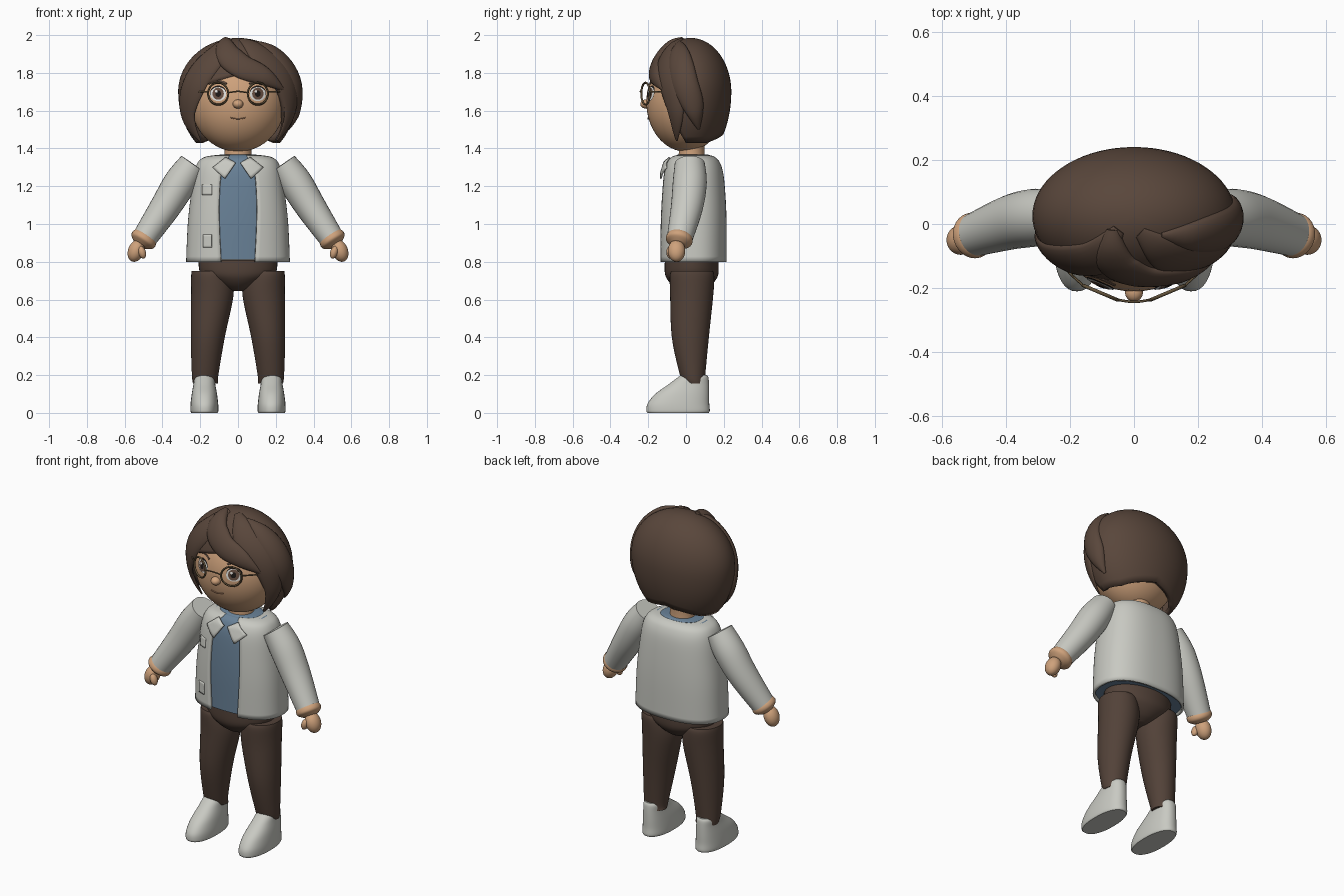
import bpy, bmesh
from math import sin, cos, pi, acos, sqrt, radians, copysign
from mathutils import Vector as V

if "Cube" in bpy.data.objects:
    bpy.data.objects.remove(bpy.data.objects["Cube"])


def material(name, *rgb):
    m = bpy.data.materials.new(name)
    m.use_nodes = True
    m.diffuse_color = (*rgb, 1)
    m.node_tree.nodes["Principled BSDF"].inputs["Base Color"].default_value = (*rgb, 1)
    return m


BROWN = material("dark brown", .10, .062, .044)
PANTS = material("trouser brown", .085, .054, .04)
SKIN = material("skin", .62, .36, .2)
CLOTH = material("pale grey", .58, .585, .54)
BLUE = material("dusty blue", .14, .22, .31)
BRONZE = material("bronze", .13, .09, .045)
WHITE = material("eye white", .75, .75, .72)
IRIS = material("iris brown", .14, .08, .055)
BLACK = material("near black", .012, .009, .008)
LIP = material("lip", .45, .23, .13)


def finish(ob, mat, thick=0, angle=45):
    ob.data.materials.append(mat)
    bpy.ops.object.select_all(action='DESELECT')
    ob.select_set(True)
    bpy.context.view_layer.objects.active = ob
    bpy.ops.object.shade_smooth_by_angle(angle=radians(angle))
    if thick:
        s = ob.modifiers.new("thickness", 'SOLIDIFY')
        s.thickness, s.offset = thick, -1
    return ob


def grid(name, rows, mat, closed=True, caps=True, thick=0):
    """Skin a list of point rows."""
    bm = bmesh.new()
    vs = [[bm.verts.new(p) for p in row] for row in rows]
    n = len(rows[0])
    for a, b in zip(vs, vs[1:]):
        for j in range(n if closed else n - 1):
            k = (j + 1) % n
            bm.faces.new((a[j], a[k], b[k], b[j]))
    if caps:
        bm.faces.new(vs[0][::-1])
        bm.faces.new(vs[-1])
    bmesh.ops.remove_doubles(bm, verts=bm.verts, dist=1e-5)
    if caps:
        bmesh.ops.recalc_face_normals(bm, faces=bm.faces)
    me = bpy.data.meshes.new(name)
    bm.to_mesh(me)
    bm.free()
    ob = bpy.data.objects.new(name, me)
    bpy.context.collection.objects.link(ob)
    return finish(ob, mat, thick)


def smooth(pts, n=5):
    """Catmull-Rom interpolation of tuples."""
    out = []
    for i in range(len(pts) - 1):
        a, b, c, d = pts[max(i - 1, 0)], pts[i], pts[i + 1], pts[min(i + 2, len(pts) - 1)]
        for s in range(n):
            t = s / n
            out.append(tuple(.5 * (2*q + (r-p)*t + (2*p-5*q+4*r-u)*t*t + (3*q-p-3*r+u)*t**3)
                             for p, q, r, u in zip(a, b, c, d)))
    return out + [tuple(pts[-1])]


def oval(t, rx, ry, e=2):
    s, c = sin(t), cos(t)
    return copysign(abs(s) ** (2 / e), s) * rx, -copysign(abs(c) ** (2 / e), c) * ry


def loft(name, rings, mat, e=2, n=40):
    """Stack horizontal ovals (z, cx, cy, rx, ry)."""
    rows = []
    for z, cx, cy, rx, ry in smooth(rings):
        pts = [oval(2 * pi * j / n, rx, ry, e) for j in range(n)]
        rows.append([(cx + x, cy + y, z) for x, y in pts])
    return grid(name, rows, mat)


def frames(path):
    for i, p in enumerate(path):
        a, b = path[max(i - 1, 0)], path[min(i + 1, len(path) - 1)]
        yield p, (V(b[:3]) - V(a[:3])).normalized()


def sweep(name, pts, mat, n=20, steps=5):
    """Tube through (x, y, z, radius across, radius front-back)."""
    rows = []
    for p, t in frames(smooth(pts, steps)):
        ref = V((0, 1, 0)) if abs(t.y) < .8 else V((0, 0, 1))
        a = t.cross(ref).normalized()
        b = a.cross(t)
        rows.append([V(p[:3]) + a*p[3]*cos(2*pi*j/n) + b*p[4]*sin(2*pi*j/n) for j in range(n)])
    return grid(name, rows, mat)


def ball(name, loc, scale, mat, rot=(0, 0, 0)):
    bpy.ops.mesh.primitive_uv_sphere_add(segments=48, ring_count=32, location=loc, rotation=rot)
    ob = bpy.context.object
    ob.name, ob.scale = name, scale
    return finish(ob, mat)


# Head and neck
FC, FR = V((0, 0, 1.645)), V((.25, .21, .262))
ball("head", FC, FR, SKIN)
ball("nose", (0, -.212, 1.635), (.028, .03, .024), SKIN)
loft("neck", [(1.3, 0, .03, .08, .075), (1.38, 0, .03, .072, .068), (1.46, 0, .03, .075, .07)], SKIN)


def face(x, z, off):
    return (x, -FR.y * sqrt(max(0, 1 - (x/FR.x)**2 - ((z-FC.z)/FR.z)**2)) - off, z)


def decal(name, cx, cz, rx, rz, off, mat, n=28):
    grid(name, [[face(cx + rx*r*cos(2*pi*j/n), cz + rz*r*sin(2*pi*j/n), off) for j in range(n)]
                for r in (1, .7, .4, 0)], mat, caps=False)


def stroke(name, pts, r, mat):
    sweep(name, [(*face(x, z, .002), r, .004) for x, z in pts], mat, 8)


stroke("mouth", [(-.04, 1.563), (0, 1.556), (.04, 1.563)], .0025, LIP)

# Hair cap with a rim that rises over the face
HC = V((0, .025, 1.7))


def hair_r(z):
    return V((.317, .215, .285 if z > HC.z else .38))


RIM = [(0, 1.79), (40, 1.73), (58, 1.56), (80, 1.43), (125, 1.43), (180, 1.48)]


def rim(t):
    d = abs((t * 180 / pi + 180) % 360 - 180)
    for (a, za), (b, zb) in zip(RIM, RIM[1:]):
        if d <= b + .001:
            f = (d - a) / (b - a)
            return za + (zb - za) * f


cap_rows = []
for i in range(21):
    row = []
    for j in range(72):
        t = 2 * pi * j / 72
        z = rim(t)
        ph = acos((z - HC.z) / hair_r(z).z) * (1 - i / 20)
        r = hair_r(HC.z + cos(ph))
        x, y = oval(t, r.x * sin(ph), r.y * sin(ph))
        row.append(HC + V((x, y, r.z * cos(ph))))
    cap_rows.append(row)
grid("hair_cap", cap_rows, BROWN, caps=False, thick=.03)


def lock(name, pts, k, n=20):
    """Leaf-shaped strand hugging the cap, points (x, y, z, half width)."""
    rows = []
    for p, t in frames(smooth(pts, 7)):
        p, w = V(p[:3]), p[3]
        b = t.cross(p - HC).normalized()
        row = []
        for j in range(n):
            a = 2 * pi * j / n
            q = p + b * max(w, .004) * cos(a) - HC
            r = hair_r(HC.z + q.z)
            size = V((q.x / r.x, q.y / r.y, q.z / r.z)).length
            row.append(HC + q / size * (1 + k * max(sin(a), -.4) * min(1, .2 + w / .06)))
        rows.append(row)
    grid(name, rows, BROWN)


lock("right_bang", [(-.05, -.02, 1.99, .02), (-.14, -.13, 1.92, .075), (-.24, -.13, 1.76, .08),
                    (-.28, -.07, 1.58, .06), (-.21, -.06, 1.43, .006)], .06)
lock("left_bang", [(.02, -.03, 1.99, .02), (.14, -.12, 1.91, .08), (.25, -.1, 1.77, .07),
                   (.28, -.06, 1.6, .05), (.21, -.05, 1.44, .006)], .05)
lock("front_bang", [(-.07, -.02, 1.99, .02), (-.06, -.14, 1.92, .075), (.02, -.19, 1.85, .075),
                    (.13, -.17, 1.79, .055), (.24, -.12, 1.71, .006)], .11)
lock("side_lock", [(.09, -.04, 1.98, .01), (.21, -.04, 1.9, .06), (.31, -.01, 1.75, .075),
                   (.32, .04, 1.62, .06), (.28, .07, 1.49, .006)], .08)

# Shirt and open jacket: z, rx, ry, opening half width
JY, JE = .037, 2.4
JACKET = [(.8, .275, .178, .09), (1, .266, .178, .1), (1.15, .25, .172, .1), (1.27, .232, .16, .09),
          (1.33, .21, .14, .07), (1.355, .175, .115, .052), (1.364, .125, .09, .045)]
loft("shirt", [(z + (.012 if z < .9 else .003), 0, JY, rx - .014, ry - .014) for z, rx, ry, w in JACKET[:-1]]
     + [(1.362, 0, JY, .13, .09), (1.368, 0, JY, .09, .08)], BLUE, JE)
rows = []
for z, rx, ry, w in smooth(JACKET):
    a = (w / rx) ** (JE / 2)
    a = acos(sqrt(1 - a * a))
    pts = [oval(a + (2*pi - 2*a) * j / 64, rx, ry, JE) for j in range(65)]
    rows.append([(x, JY + y, z) for x, y in pts])
grid("jacket", rows, CLOTH, closed=False, caps=False, thick=.014)


def jacket_y(x, z):
    for (z0, rx0, ry0, _), (z1, rx1, ry1, _) in zip(JACKET, JACKET[1:]):
        if z <= z1:
            f = (z - z0) / (z1 - z0)
            rx, ry = rx0 + (rx1 - rx0) * f, ry0 + (ry1 - ry0) * f
            return JY - ry * max(0, 1 - abs(x / rx) ** JE) ** (1 / JE)


def patch(name, a, b, c, d, off):
    """Cloth plate on the jacket front; corners run anticlockwise from low left."""
    rows = []
    for i in range(7):
        lo, hi = V(a).lerp(V(d), i / 6), V(b).lerp(V(c), i / 6)
        pts = [lo.lerp(hi, j / 6) for j in range(7)]
        rows.append([(p.x, jacket_y(p.x, p.y) - off, p.y) for p in pts])
    grid(name, rows, CLOTH, closed=False, caps=False, thick=.009)


patch("chest_pocket", (-.19, 1.155), (-.14, 1.155), (-.14, 1.21), (-.19, 1.21), .007)
patch("lower_pocket", (-.185, .875), (-.14, .875), (-.14, .945), (-.185, .945), .005)
patch("left_collar", (.012, 1.325), (.07, 1.24), (.135, 1.3), (.065, 1.355), .016)
patch("right_collar", (-.07, 1.24), (-.012, 1.325), (-.065, 1.355), (-.135, 1.3), .016)

# Hips
loft("hips", [(.645, 0, .03, .04, .05), (.665, 0, .03, .09, .09), (.7, 0, .03, .15, .125),
              (.74, 0, .03, .2, .142), (.81, 0, .03, .21, .142)], PANTS)

# Paired parts
for side, s in (("left", 1), ("right", -1)):
    ex, ez = s * .105, 1.69
    decal(side + "_lash", ex, ez + .003, .043, .04, .002, BLACK)
    decal(side + "_eye_white", ex, ez - .002, .042, .037, .004, WHITE)
    decal(side + "_iris", ex, ez, .03, .032, .006, IRIS)
    decal(side + "_pupil", ex, ez, .015, .017, .008, BLACK)
    decal(side + "_eye_glint", ex - .01, ez + .012, .007, .007, .0095, WHITE)
    stroke(side + "_brow", [(s * .06, 1.742), (s * .105, 1.758), (s * .155, 1.742)], .005, BROWN)

    bpy.ops.mesh.primitive_torus_add(major_radius=.058, minor_radius=.0055, major_segments=40, minor_segments=8,
                                     location=(ex, -.214, ez), rotation=(pi / 2, 0, s * .4))
    bpy.context.object.name = side + "_glasses_rim"
    finish(bpy.context.object, BRONZE)
    sweep(side + "_glasses_arm", [(s * .158, -.192, 1.7, .004, .004), (s * .215, -.135, 1.7, .004, .004),
                                  (s * .255, -.05, 1.7, .004, .004)], BRONZE, 8)

    sweep(side + "_sleeve", [(s * .238, .02, 1.318, .075, .08), (s * .305, .02, 1.22, .087, .09),
                             (s * .385, .005, 1.09, .081, .085), (s * .495, -.033, .925, .066, .068)], CLOTH, 28)
    sweep(side + "_cuff", [(s * .482, -.03, .945, .055, .055), (s * .494, -.034, .927, .07, .07),
                           (s * .507, -.038, .907, .068, .068), (s * .518, -.042, .89, .04, .04)], SKIN, 28)
    ball(side + "_hand", (s * .54, -.05, .858), (.042, .046, .06), SKIN, (0, -s * .35, 0))
    ball(side + "_thumb", (s * .508, -.082, .85), (.02, .022, .034), SKIN, (0, s * .3, 0))

    loft(side + "_leg", [(.155, s * .172, .045, .066, .055), (.2, s * .174, .035, .07, .067),
                         (.4, s * .16, .023, .09, .098), (.62, s * .136, .03, .112, .114),
                         (.72, s * .14, .032, .108, .118), (.75, s * .145, .032, .1, .11)], PANTS)
    loft(side + "_shoe", [(0, s * .178, -.042, .07, .162), (.012, s * .178, -.042, .074, .168),
                          (.05, s * .178, -.04, .073, .163), (.1, s * .178, -.02, .067, .143),
                          (.15, s * .178, .014, .058, .108), (.185, s * .178, .036, .053, .083),
                          (.2, s * .178, .042, .042, .07)], CLOTH, 2.3)

sweep("glasses_bridge", [(-.052, -.236, 1.695, .004, .004), (0, -.243, 1.702, .004, .004),
                         (.052, -.236, 1.695, .004, .004)], BRONZE, 8)
